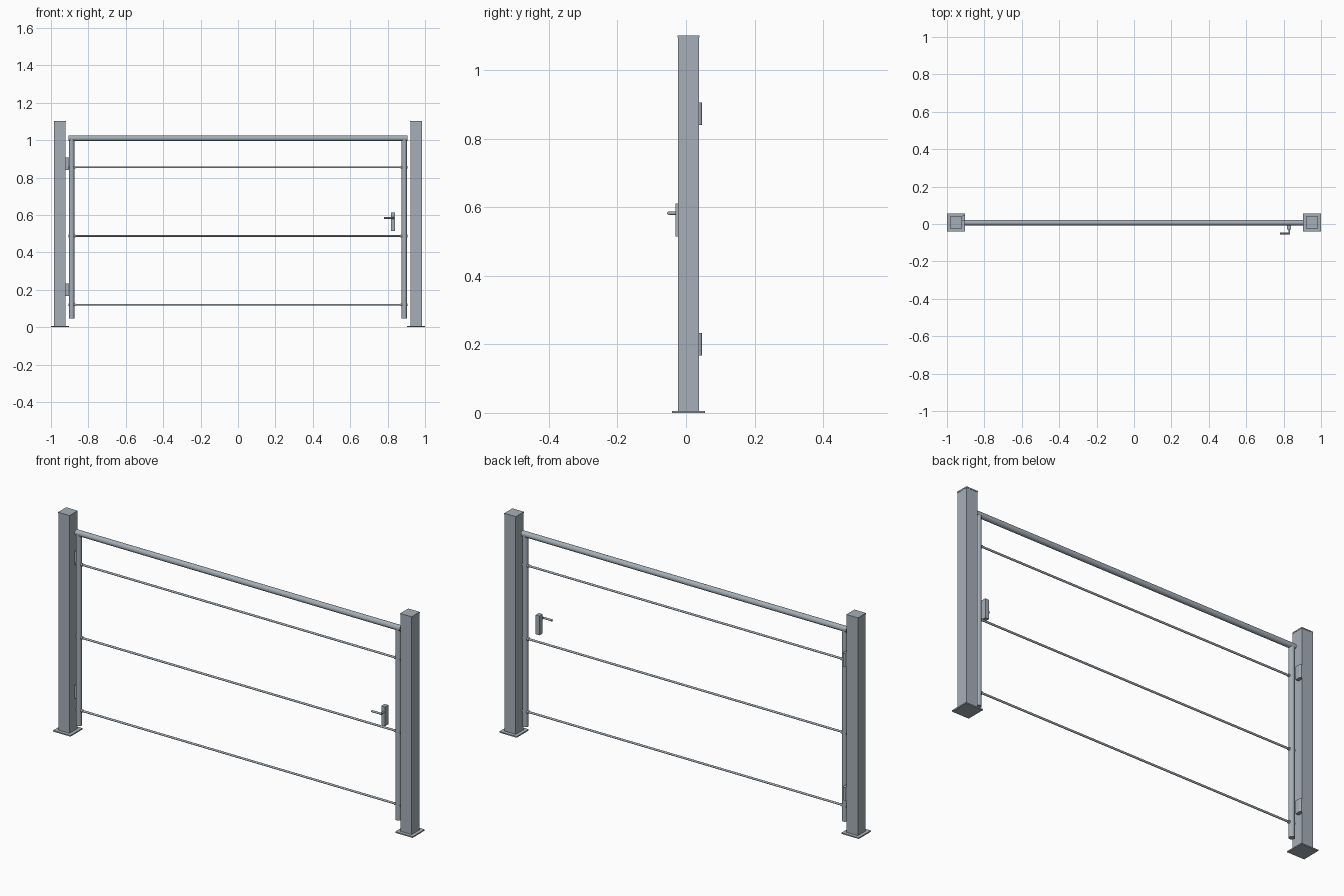
import bpy
import math
from mathutils import Vector

if "Cube" in bpy.data.objects:
    bpy.data.objects.remove(bpy.data.objects["Cube"])

YC = 0.007  # centre plane of posts and gate

steel = bpy.data.materials.new("grey_steel")
steel.diffuse_color = (0.38, 0.43, 0.475, 1)
steel.use_nodes = True
steel.node_tree.nodes["Principled BSDF"].inputs["Base Color"].default_value = steel.diffuse_color


def finish(name):
    ob = bpy.context.object
    ob.name = name
    ob.data.materials.append(steel)
    return ob


def box(name, lo, hi, bevel=0.0):
    lo, hi = Vector(lo), Vector(hi)
    bpy.ops.mesh.primitive_cube_add(size=1, location=(lo + hi) / 2)
    bpy.context.object.scale = hi - lo
    bpy.ops.object.transform_apply(location=False, rotation=False, scale=True)
    ob = finish(name)
    if bevel:
        m = ob.modifiers.new("edge", 'BEVEL')
        m.width = bevel
        m.segments = 2
    return ob


def tube(name, a, b, r, sides=32):
    a, b = Vector(a), Vector(b)
    d = b - a
    bpy.ops.mesh.primitive_cylinder_add(
        vertices=sides, radius=r, depth=d.length, location=(a + b) / 2,
        rotation=d.to_track_quat('Z', 'Y').to_euler())
    bpy.ops.object.shade_smooth_by_angle(angle=math.radians(40))
    return finish(name)


def square(name, x, half, z0, z1):
    return box(name, (x - half, YC - half, z0), (x + half, YC + half, z1))


for side, s in (("left", -1), ("right", 1)):
    # square post with base plate and cap
    px = s * 0.952
    square(side + "_base_plate", px, 0.048, 0, 0.006)
    square(side + "_post", px, 0.031, 0.006, 1.097)
    square(side + "_post_cap", px, 0.0322, 1.096, 1.102)
    # upright of the gate leaf
    sx = s * 0.889
    tube(side + "_stile", (sx, YC, 0.045), (sx, YC, 1.01), 0.014)
    # collars holding the rods
    for z in (0.12, 0.487, 0.855):
        tube(side + "_rod_collar", (s * 0.868, YC, z), (s * 0.905, YC, z), 0.0075, 20)

# top rail and thin infill rods
tube("top_rail", (-0.905, YC, 1.01), (0.905, YC, 1.01), 0.0142)
for z in (0.12, 0.487, 0.855):
    tube("infill_rod", (-0.88, YC, z), (0.88, YC, z), 0.005, 20)

# hinges on the left post
for z in (0.20, 0.873):
    box("hinge_leaf", (-0.921, 0.016, z - 0.033), (-0.903, 0.040, z + 0.033))
    tube("hinge_barrel", (-0.911, 0.039, z - 0.033), (-0.911, 0.039, z + 0.033), 0.008, 20)

# latch plate with bent lever handle
box("latch_box", (0.819, -0.030, 0.515), (0.840, -0.005, 0.612))
tube("lever_neck", (0.830, -0.025, 0.583), (0.830, -0.0515, 0.583), 0.005, 20)
tube("lever_handle", (0.835, -0.0505, 0.583), (0.780, -0.0505, 0.583), 0.005, 20)
